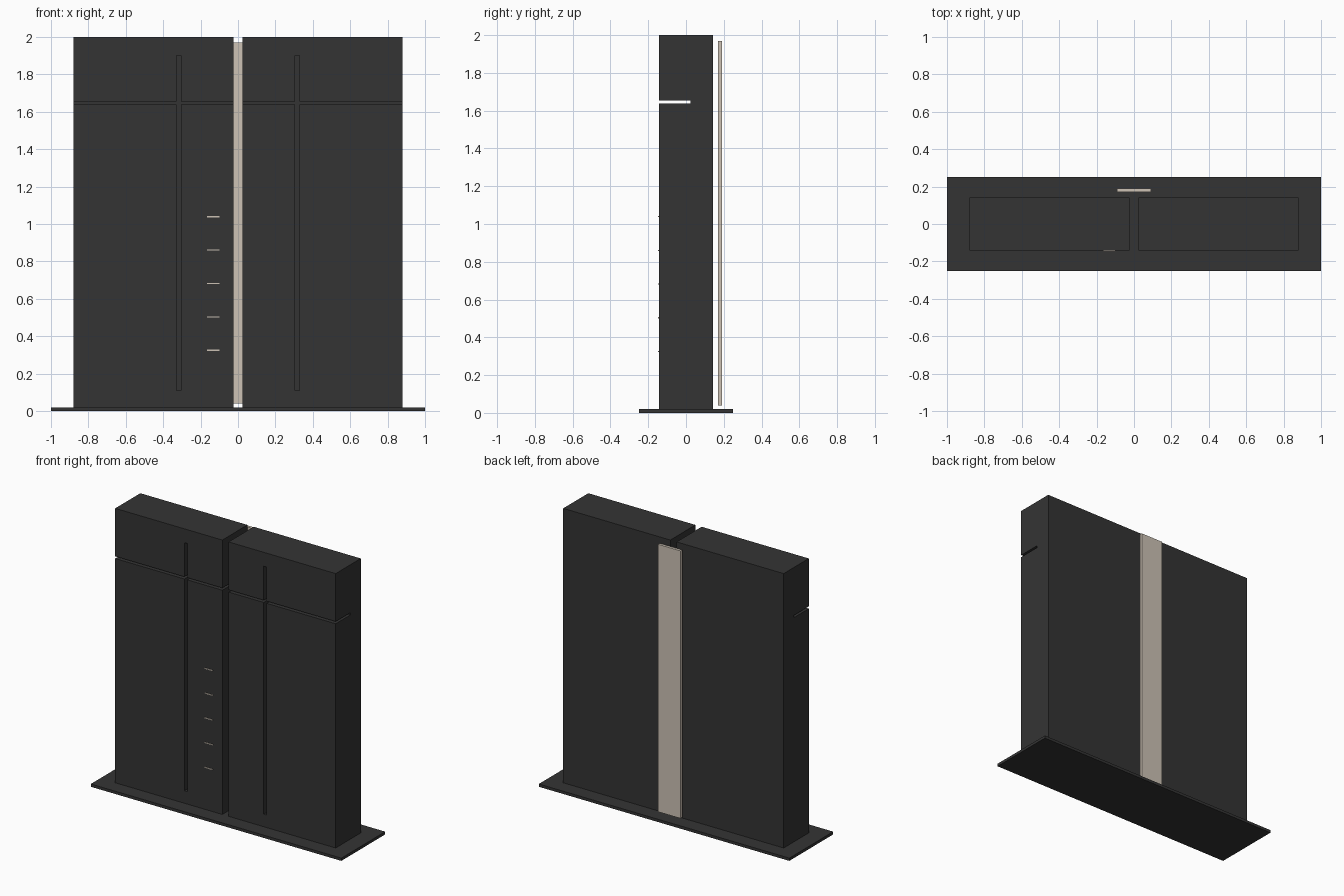
import bpy

if "Cube" in bpy.data.objects:
    bpy.data.objects.remove(bpy.data.objects["Cube"])


def make_material(name, rgb):
    m = bpy.data.materials.new(name)
    m.diffuse_color = (*rgb, 1.0)
    m.use_nodes = True
    m.node_tree.nodes["Principled BSDF"].inputs["Base Color"].default_value = m.diffuse_color
    return m


DARK = make_material("charcoal stone", (0.034, 0.034, 0.034))
LIGHT = make_material("warm light panel", (0.61, 0.54, 0.46))


def box(name, x, y, z, mat):
    """Axis-aligned box from (min, max) pairs."""
    bpy.ops.mesh.primitive_cube_add(size=1, location=[sum(r) / 2 for r in (x, y, z)])
    ob = bpy.context.object
    ob.name = name
    ob.scale = [r[1] - r[0] for r in (x, y, z)]
    bpy.ops.object.transform_apply(location=False, rotation=False, scale=True)
    ob.data.materials.append(mat)
    return ob


def cut(target, cutter):
    cutter.hide_render = True
    cutter.display_type = 'WIRE'
    mod = target.modifiers.new("groove", 'BOOLEAN')
    mod.operation = 'DIFFERENCE'
    mod.solver = 'EXACT'
    mod.object = cutter
    bpy.context.view_layer.objects.active = target
    bpy.ops.object.modifier_apply(modifier=mod.name)
    bpy.data.objects.remove(cutter, do_unlink=True)


FRONT, BACK = -0.143, 0.143
GROOVE_BACK = 0.025

# Ground plate
box("base_plate", (-1, 1), (-0.25, 0.25), (0, 0.02), DARK)

# Two upright slabs, each with a horizontal and a vertical groove
for side, label in ((-1, "left"), (1, "right")):
    def span(a, b):
        return tuple(sorted((side * a, side * b)))

    slab = box(label + "_slab", span(0.025, 0.88), (FRONT, BACK), (0.02, 2.0), DARK)
    cut(slab, box("horizontal_cutter", span(0.0, 0.95), (-0.3, GROOVE_BACK),
                  (1.638, 1.654), DARK))
    cut(slab, box("vertical_cutter", span(0.305, 0.328), (-0.3, GROOVE_BACK),
                  (0.11, 1.9), DARK))

# Light panel behind the gap
box("back_light_panel", (-0.09, 0.09), (0.17, 0.19), (0.04, 1.97), LIGHT)

# Thin marker strips on the left slab
for i in range(5):
    z = 0.325 + i * 0.1785
    box(f"marker_strip_{i + 1}", (-0.165, -0.1), (FRONT - 0.005, FRONT + 0.002),
        (z - 0.003, z + 0.003), LIGHT)
